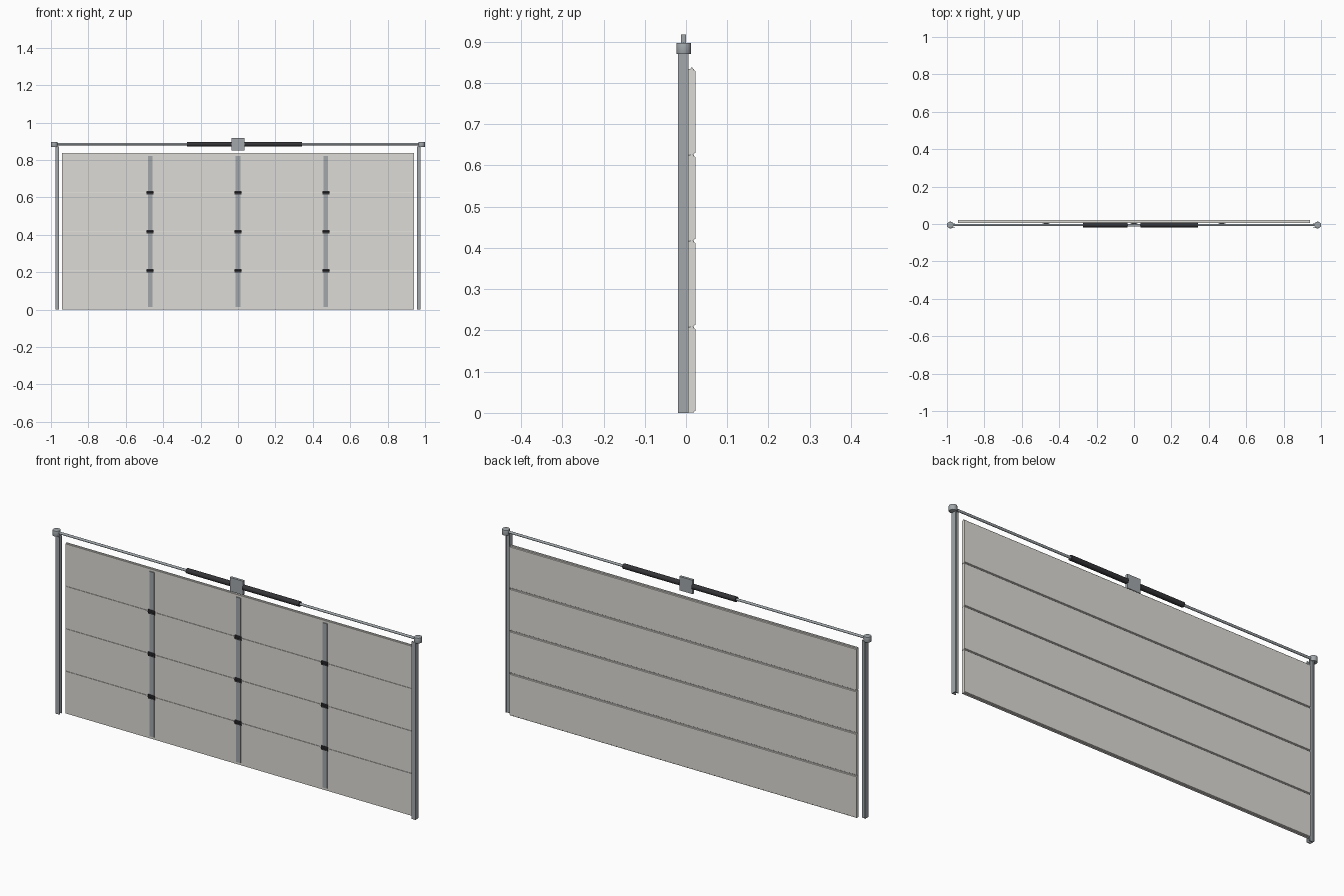
import bpy, bmesh, math
from mathutils import Vector, Matrix

if "Cube" in bpy.data.objects:
    bpy.data.objects.remove(bpy.data.objects["Cube"])


def material(name, r, g, b):
    m = bpy.data.materials.new(name)
    m.diffuse_color = (r, g, b, 1)
    m.use_nodes = True
    m.node_tree.nodes["Principled BSDF"].inputs["Base Color"].default_value = m.diffuse_color
    return m


PANEL = material("panel_paint", 0.72, 0.71, 0.67)
STEEL = material("steel", 0.36, 0.39, 0.41)
DARK = material("dark_metal", 0.035, 0.035, 0.04)


def finish(name, bm, mat, smooth=False):
    bmesh.ops.recalc_face_normals(bm, faces=bm.faces)
    me = bpy.data.meshes.new(name)
    bm.to_mesh(me)
    bm.free()
    me.materials.append(mat)
    ob = bpy.data.objects.new(name, me)
    bpy.context.collection.objects.link(ob)
    if smooth:
        bpy.ops.object.select_all(action='DESELECT')
        ob.select_set(True)
        bpy.context.view_layer.objects.active = ob
        bpy.ops.object.shade_smooth_by_angle(angle=math.radians(35))
    return ob


def prism(name, points, sweep, mat):
    """Extrude a closed outline of 3D points along a vector."""
    bm = bmesh.new()
    face = bm.faces.new([bm.verts.new(p) for p in points])
    ext = bmesh.ops.extrude_face_region(bm, geom=[face])
    top = [v for v in ext["geom"] if isinstance(v, bmesh.types.BMVert)]
    bmesh.ops.translate(bm, verts=top, vec=Vector(sweep))
    return finish(name, bm, mat)


def box(name, x, y, z, mat):
    pts = [(x[0], y[0], z[0]), (x[1], y[0], z[0]),
           (x[1], y[1], z[0]), (x[0], y[1], z[0])]
    return prism(name, pts, (0, 0, z[1] - z[0]), mat)


def cylinder(name, centre, radius, length, axis, mat, bevel=0):
    bm = bmesh.new()
    rot = Matrix.Rotation(math.pi / 2, 4, 'Y') if axis == 'X' else Matrix()
    bmesh.ops.create_cone(bm, cap_ends=True, segments=24, radius1=radius,
                          radius2=radius, depth=length,
                          matrix=Matrix.Translation(centre) @ rot)
    if bevel:
        rims = [e for e in bm.edges if any(len(f.verts) > 4 for f in e.link_faces)]
        bmesh.ops.bevel(bm, geom=rims, offset=bevel, segments=2,
                        profile=0.5, affect='EDGES')
    return finish(name, bm, mat, True)


# Four door sections with a tongue on top and a stepped groove on the outside
H, HALF = 0.2085, 0.942
FRONT, BACK = 0.0065, 0.0225
for i in range(4):
    a = i * H
    b = a + H
    profile = [(FRONT, a + 0.0007), (BACK - 0.003, a + 0.0007), (BACK - 0.003, a + 0.003),
               (BACK, a + 0.005), (BACK, b - 0.005), (BACK - 0.003, b - 0.003),
               (BACK - 0.003, b - 0.0007), (0.017, b - 0.0007), (0.016, b + 0.003),
               (0.012, b + 0.003), (0.011, b - 0.0007), (FRONT, b - 0.0007)]
    prism(f"door_section_{i + 1}", [(-HALF, y, z) for y, z in profile],
          (2 * HALF, 0, 0), PANEL)

# Vertical stiles, one length per section, with hinges over the joints
for x in (-0.47, 0, 0.47):
    for i in range(4):
        low = 0.013 if i == 0 else i * H + 0.0005
        high = 0.822 if i == 3 else (i + 1) * H - 0.0005
        box("stile", (x - 0.0125, x + 0.0125), (0.002, FRONT), (low, high), STEEL)
    for i in range(1, 4):
        z = i * H
        box("hinge_leaf", (x - 0.018, x + 0.018), (-0.001, 0.003),
            (z - 0.010, z + 0.010), DARK)
        cylinder("hinge_pin", (x, -0.001, z), 0.003, 0.036, 'X', DARK)

# Side tracks: channels open toward the door, with a rear mounting lip
SHAFT_Y, SHAFT_Z = -0.0055, 0.885
for s in (-1, 1):
    channel = [(0.957, -0.0195), (0.977, -0.0195), (0.977, 0.0065),
               (0.973, 0.0065), (0.973, 0.0015), (0.957, 0.0015),
               (0.957, -0.0025), (0.973, -0.0025), (0.973, -0.0155),
               (0.957, -0.0155)]
    prism("side_track", [(s * x, y, 0) for x, y in channel], (0, 0, 0.872), STEEL)
    cylinder("cable_drum", (s * 0.982, SHAFT_Y, 0.8835), 0.018, 0.027, 'Z',
             STEEL, 0.002)

# Torsion shaft, springs and centre bracket
cylinder("torsion_shaft", (0, SHAFT_Y, SHAFT_Z), 0.006, 1.95, 'X', STEEL)
for x0, x1 in ((-0.272, -0.034), (0.034, 0.342)):
    cylinder("torsion_spring", ((x0 + x1) / 2, SHAFT_Y, SHAFT_Z), 0.0125,
             x1 - x0, 'X', DARK)
box("centre_bracket", (-0.036, 0.036), (-0.0125, 0.0005), (0.85, 0.918), STEEL)
